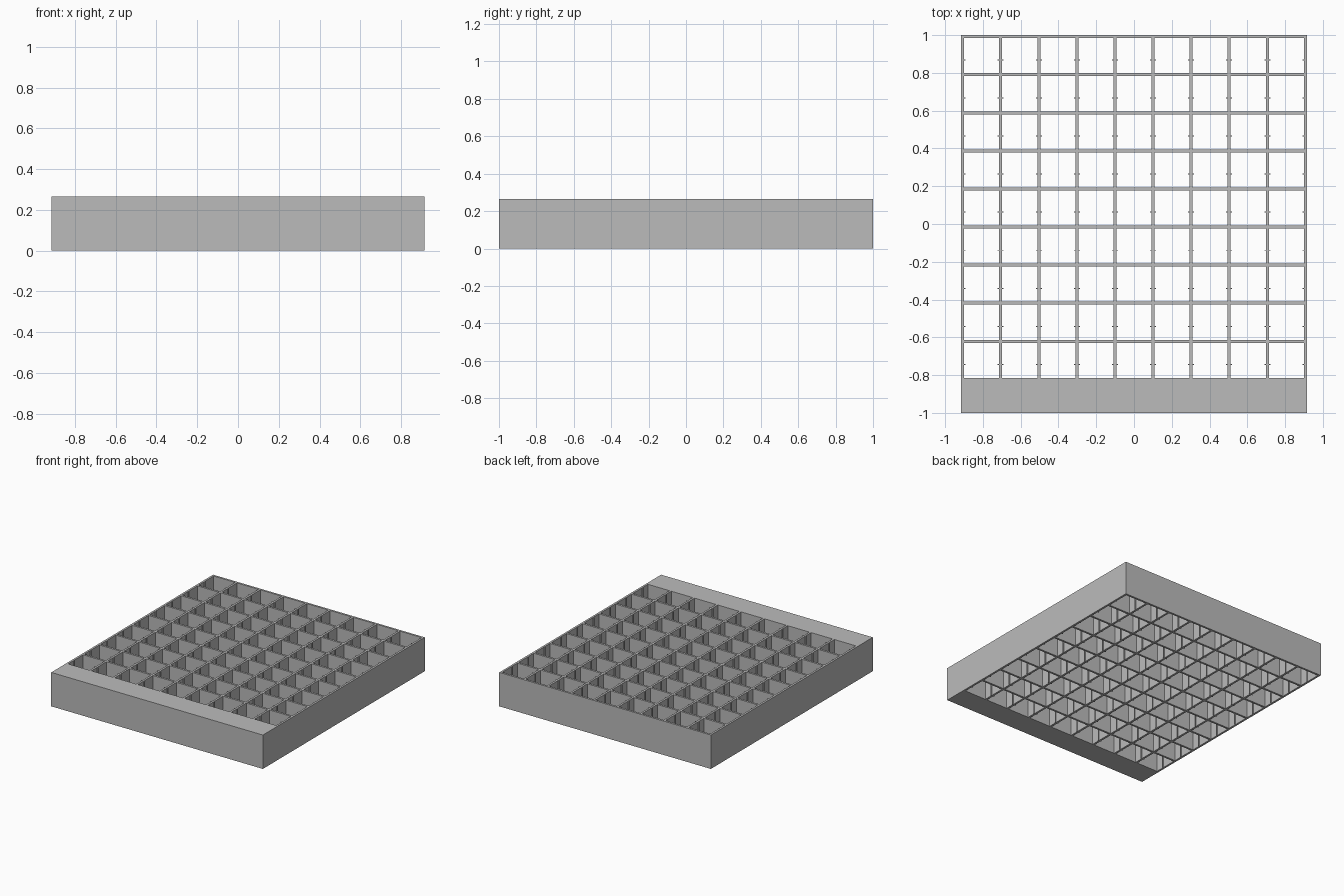
import bpy, bmesh
from mathutils import Matrix

if "Cube" in bpy.data.objects:
    bpy.data.objects.remove(bpy.data.objects["Cube"], do_unlink=True)

CELLS = 9
PITCH = 0.2016
WALL = 0.016
HEIGHT = 0.265
HALF_X = (CELLS * PITCH + WALL) / 2

grey = bpy.data.materials.new("plain grey")
grey.use_nodes = True
grey.diffuse_color = (0.5, 0.5, 0.5, 1)
grey.node_tree.nodes["Principled BSDF"].inputs["Base Color"].default_value = (0.5, 0.5, 0.5, 1)


def finish(name, bm):
    bmesh.ops.recalc_face_normals(bm, faces=bm.faces[:])
    mesh = bpy.data.meshes.new(name)
    bm.to_mesh(mesh)
    bm.free()
    mesh.materials.append(grey)
    obj = bpy.data.objects.new(name, mesh)
    bpy.context.collection.objects.link(obj)


def wall_lines(start):
    """Both sides of every wall along one axis."""
    return [start + i * PITCH + side for i in range(CELLS + 1) for side in (0, WALL)]


# Open lattice with a broad solid front bar, extruded from its plan
xs = wall_lines(-HALF_X)
ys = wall_lines(1 - WALL - CELLS * PITCH)
ys[0] = -1
bm = bmesh.new()
plan = [[bm.verts.new((x, y, 0)) for y in ys] for x in xs]
for i in range(len(xs) - 1):
    for j in range(len(ys) - 1):
        if i % 2 and j % 2:
            continue  # open cell
        bm.faces.new((plan[i][j], plan[i + 1][j], plan[i + 1][j + 1], plan[i][j + 1]))
top = bmesh.ops.extrude_face_region(bm, geom=bm.faces[:])["geom"]
bmesh.ops.translate(bm, vec=(0, 0, HEIGHT),
                    verts=[v for v in top if isinstance(v, bmesh.types.BMVert)])
finish("lattice_frame", bm)

# Thin upright ribs on both side walls of every cell
RIB_DEPTH, RIB_WIDTH = 0.008, 0.005
bm = bmesh.new()
for row in range(CELLS):
    y = 0.869 - row * PITCH
    for col in range(CELLS):
        left = xs[2 * col + 1]
        right = xs[2 * col + 2]
        for x in (left + RIB_DEPTH / 2, right - RIB_DEPTH / 2):
            place = Matrix.Translation((x, y, HEIGHT / 2))
            size = Matrix.Diagonal((RIB_DEPTH, RIB_WIDTH, HEIGHT, 1))
            bmesh.ops.create_cube(bm, size=1, matrix=place @ size)
finish("cell_ribs", bm)
